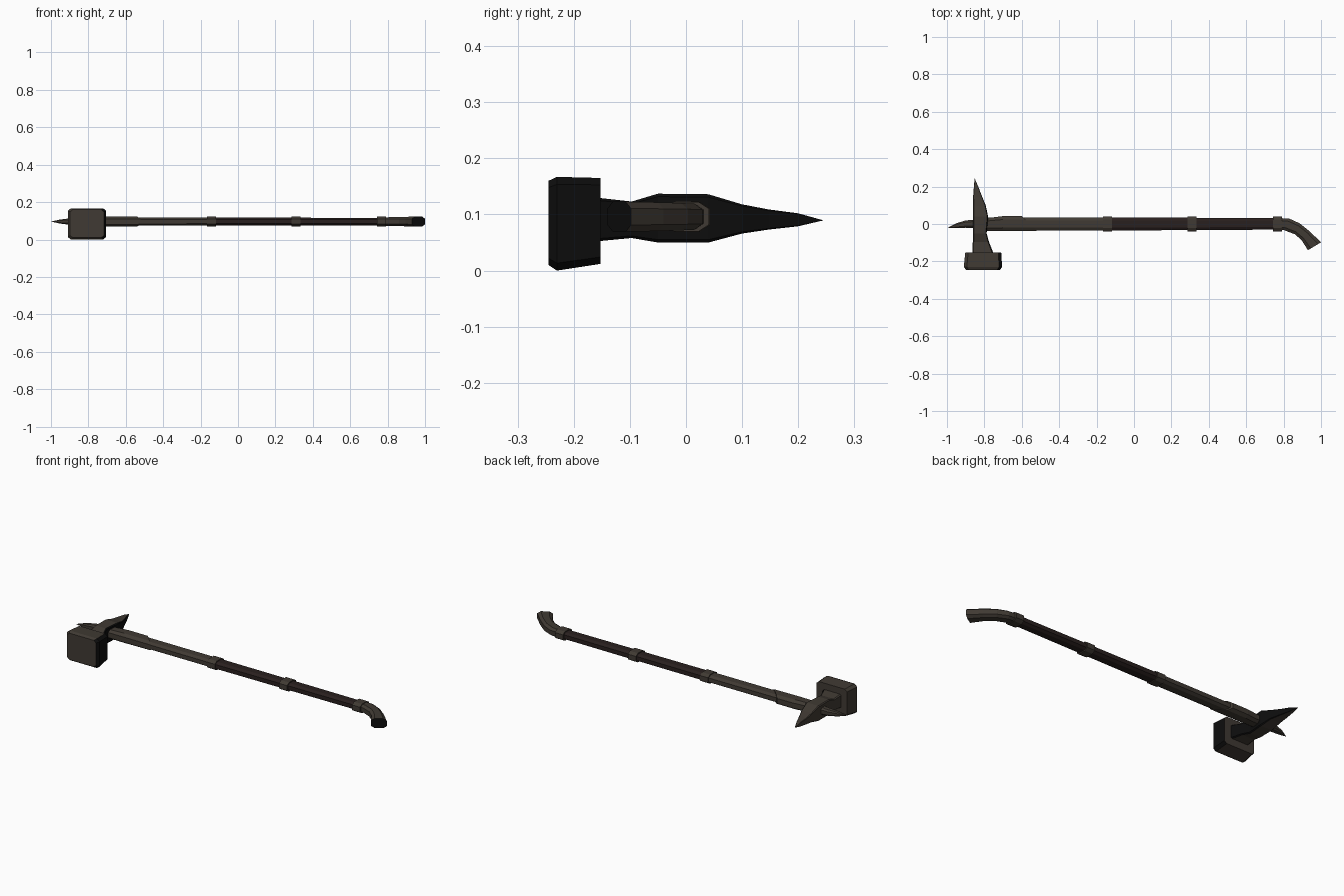
import bpy, bmesh
from mathutils import Vector as V

if "Cube" in bpy.data.objects:
    bpy.data.objects.remove(bpy.data.objects["Cube"])

ZC = 0.096


def material(name, rgb):
    m = bpy.data.materials.new(name)
    m.diffuse_color = (*rgb, 1)
    m.use_nodes = True
    m.node_tree.nodes["Principled BSDF"].inputs["Base Color"].default_value = m.diffuse_color
    return m


METAL = material("dark_bronze_metal", (0.051, 0.042, 0.033))
GRIP = material("dark_brown_grip", (0.022, 0.014, 0.013))
BLACK = material("black_metal", (0.004, 0.004, 0.004))


def section(center, u, v, cut=0.45):
    """Rectangle with half-axes u, v and corners cut off (8 points)."""
    c, u, v = V(center), V(u), V(v)
    k = 1 - cut
    return [c + u * a + v * b for a, b in
            ((1, -k), (1, k), (k, 1), (-k, 1), (-1, k), (-1, -k), (-k, -1), (k, -1))]


def loft(name, rings, mats=(METAL,), rule=None):
    """Skin a list of 8-point rings and close both ends."""
    bm = bmesh.new()
    loops = [[bm.verts.new(p) for p in r] for r in rings]
    for a, b in zip(loops, loops[1:]):
        for i in range(8):
            j = (i + 1) % 8
            bm.faces.new((a[i], a[j], b[j], b[i]))
    bm.faces.new(loops[0])
    bm.faces.new(loops[-1])
    bmesh.ops.remove_doubles(bm, verts=bm.verts, dist=0.0004)
    bmesh.ops.recalc_face_normals(bm, faces=bm.faces)
    bm.normal_update()
    if rule:
        for f in bm.faces:
            f.material_index = rule(f)
    me = bpy.data.meshes.new(name)
    bm.to_mesh(me)
    bm.free()
    for m in mats:
        me.materials.append(m)
    ob = bpy.data.objects.new(name, me)
    bpy.context.collection.objects.link(ob)
    return ob


def along_x(x, y0, y1, hz, cut=0.45, z=ZC):
    return section((x, (y0 + y1) / 2, z), (0, (y1 - y0) / 2, 0), (0, 0, hz), cut)


def along_y(y, x0, x1, z0, z1, cut):
    return section(((x0 + x1) / 2, y, (z0 + z1) / 2),
                   ((x1 - x0) / 2, 0, 0), (0, 0, (z1 - z0) / 2), cut)


def faces_handle(f):
    """Head faces turned towards the handle are black."""
    return int(f.normal.x > 0.3)


# Shaft: metal near the head, dark grip behind
loft("shaft", [along_x(-0.80, -0.033, 0.034, 0.022),
               along_x(-0.14, -0.035, 0.036, 0.021),
               along_x(0.77, -0.030, 0.031, 0.020)],
     (METAL, GRIP), lambda f: int(f.calc_center_median().x > -0.14))

# Three bands round the grip
for i, x in enumerate((-0.142, 0.31, 0.767)):
    loft(f"grip_band_{i + 1}", [along_x(x - 0.025, -0.040, 0.041, 0.026),
                                along_x(x + 0.025, -0.040, 0.041, 0.026)])

# Sleeve behind the head with a slanted end
loft("head_sleeve", [along_x(-0.80, -0.037, 0.030, 0.025),
                     along_x(-0.70, -0.038, 0.042, 0.027),
                     section((-0.56, 0.003, ZC), (-0.04, 0.040, 0), (0, 0, 0.026))])

# Curved pommel with a black end, from outer and inner edge points
hook = [((0.77, 0.032), (0.77, -0.031)), ((0.83, 0.029), (0.80, -0.032)),
        ((0.885, 0.004), (0.86, -0.055)), ((0.94, -0.040), (0.895, -0.085)),
        ((1.0, -0.098), (0.93, -0.140))]
rings = []
for n, (o, i) in enumerate(hook):
    o, i = V((*o, ZC)), V((*i, ZC))
    rings.append(section((o + i) / 2, (o - i) / 2, (0, 0, 0.022 + 0.0012 * n)))
loft("curved_pommel", rings, (METAL, BLACK),
     lambda f: int(len(f.verts) == 8 and f.calc_center_median().x > 0.9))

# Head body running back into a tapering beak
loft("head_beak", [along_y(*s) for s in (
    (-0.16, -0.865, -0.750, 0.052, 0.130, 0.12),
    (-0.097, -0.862, -0.775, 0.058, 0.123, 0.12),
    (-0.05, -0.860, -0.788, 0.050, 0.137, 0.12),
    (0.04, -0.860, -0.780, 0.050, 0.136, 0.12),
    (0.10, -0.860, -0.793, 0.066, 0.118, 0.12),
    (0.147, -0.860, -0.812, 0.073, 0.109, 0.12),
    (0.20, -0.856, -0.833, 0.079, 0.102, 0.12),
    (0.245, -0.852, -0.8518, 0.0895, 0.0897, 0.12))],
    (METAL, BLACK), faces_handle)

# Hammer block with a bevelled striking face
loft("hammer_block", [along_y(*s) for s in (
    (-0.245, -0.898, -0.717, 0.010, 0.160, 0.16),
    (-0.230, -0.910, -0.705, 0.000, 0.167, 0.16),
    (-0.152, -0.902, -0.710, 0.012, 0.165, 0.16))],
    (METAL, BLACK), faces_handle)

# Curved spike pointing forward
loft("front_spike", [along_x(-0.84, -0.022, 0.024, 0.022),
                     along_x(-0.90, -0.020, 0.019, 0.017),
                     along_x(-0.95, -0.022, 0.004, 0.011),
                     along_x(-1.0, -0.0225, -0.0223, 0.0001)])
